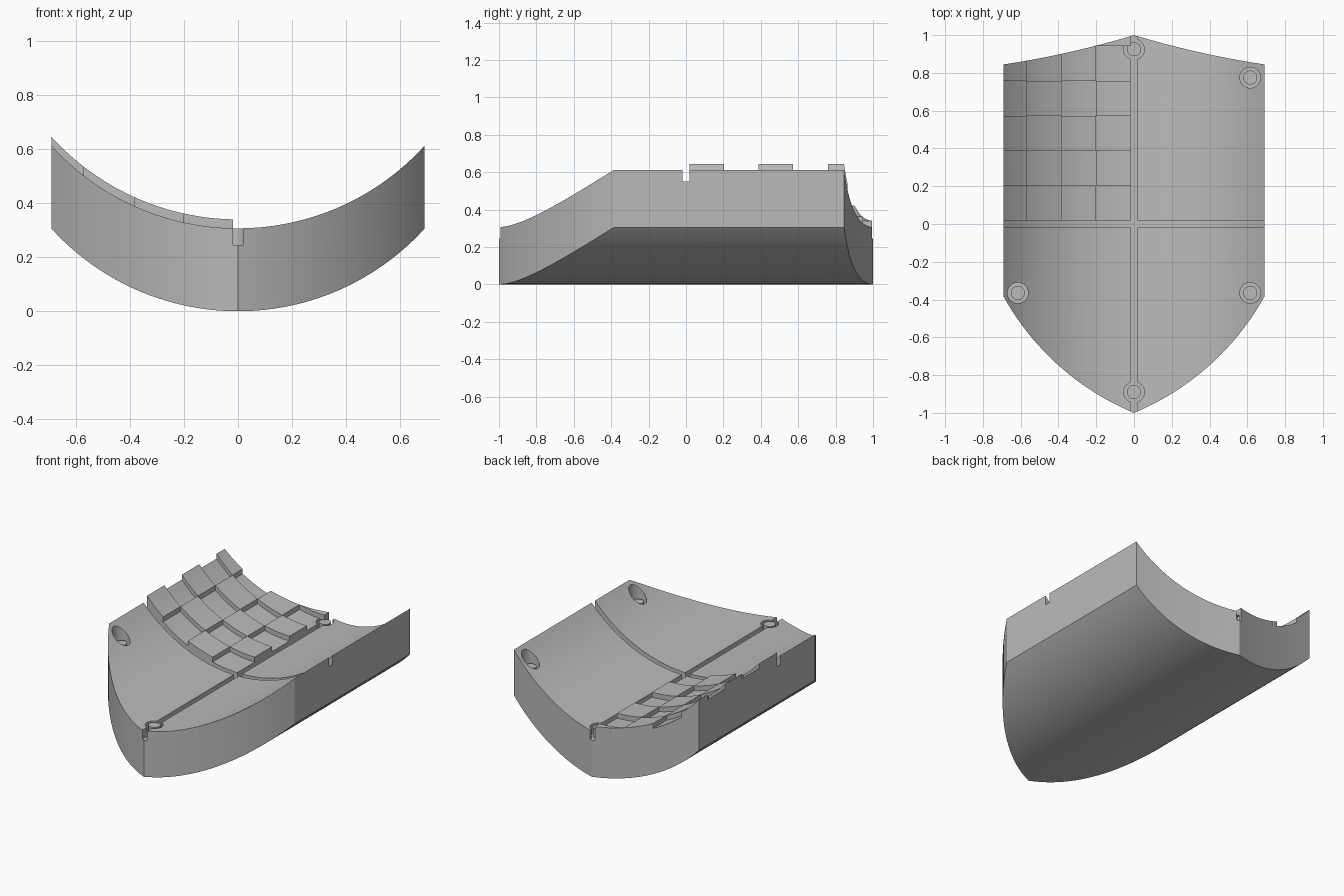
import bpy, bmesh, math
from mathutils import Vector

if "Cube" in bpy.data.objects:
    bpy.data.objects.remove(bpy.data.objects["Cube"], do_unlink=True)

HALF, R, THICK = 0.69, 0.933, 0.307
SLOT, DEPTH, RAISE = 0.018, 0.062, 0.033

grey = bpy.data.materials.new("plain grey")
grey.use_nodes = True
grey.diffuse_color = (0.5, 0.5, 0.5, 1)
grey.node_tree.nodes["Principled BSDF"].inputs["Base Color"].default_value = (0.5, 0.5, 0.5, 1)


def curve(x):
    """Height of the bowed underside."""
    return R - math.sqrt(R * R - x * x)


def top_edge(x):
    return 1 - 0.30 * abs(x) + 0.109 * x * x


# Circular arc from the lower tip to the side corner
tip, corner, sag = Vector((0, -1)), Vector((HALF, -0.385)), 0.078
chord = corner - tip
arc_r = (chord.length_squared / 4 + sag * sag) / (2 * sag)
inward = Vector((-chord.y, chord.x)).normalized()
centre = (tip + corner) / 2 + inward * (arc_r - sag)


def bottom_edge(x):
    return centre.y - math.sqrt(arc_r ** 2 - (abs(x) - centre.x) ** 2)


def finish(name, bm):
    bmesh.ops.recalc_face_normals(bm, faces=bm.faces)
    mesh = bpy.data.meshes.new(name)
    bm.to_mesh(mesh)
    bm.free()
    mesh.materials.append(grey)
    obj = bpy.data.objects.new(name, mesh)
    bpy.context.collection.objects.link(obj)
    return obj


def slab(name, x0, x1, y_low, y_high, z_low, z_high, steps):
    """Bowed slab; the four limits are functions of x."""
    bm = bmesh.new()
    rings = []
    for i in range(steps + 1):
        x = x0 + (x1 - x0) * i / steps
        lo, hi = y_low(x), y_high(x)
        rings.append([bm.verts.new((x, y, z)) for y, z in
                      ((lo, z_low(x)), (hi, z_low(x)), (hi, z_high(x)), (lo, z_high(x)))])
    for a, b in zip(rings, rings[1:]):
        for k in range(4):
            n = (k + 1) % 4
            bm.faces.new((a[k], a[n], b[n], b[k]))
    bm.faces.new(rings[0])
    bm.faces.new(rings[-1])
    return finish(name, bm)


def cylinder(name, x, y, z0, z1, radius):
    bm = bmesh.new()
    bmesh.ops.create_cone(bm, cap_ends=True, segments=32, radius1=radius,
                          radius2=radius, depth=z1 - z0)
    bmesh.ops.translate(bm, verts=bm.verts, vec=(x, y, (z0 + z1) / 2))
    return finish(name, bm)


def smooth(obj):
    bpy.ops.object.select_all(action='DESELECT')
    obj.select_set(True)
    bpy.context.view_layer.objects.active = obj
    bpy.ops.object.shade_smooth_by_angle(angle=math.radians(28))


def cut(obj, cutter):
    bpy.context.view_layer.objects.active = obj
    mod = obj.modifiers.new("cut", 'BOOLEAN')
    mod.operation, mod.solver, mod.object = 'DIFFERENCE', 'EXACT', cutter
    bpy.ops.object.modifier_apply(modifier=mod.name)
    bpy.data.objects.remove(cutter, do_unlink=True)


def face(offset):
    return lambda x: curve(x) + THICK + offset


def const(v):
    return lambda x: v


# Bowed body
body = slab("shield_body", -HALF, HALF, bottom_edge, top_edge, curve, face(0), 56)

# Cross grooves
cut(body, slab("groove_across", -0.72, 0.72, const(-SLOT), const(SLOT),
               face(-DEPTH), face(0.1), 58))
cut(body, slab("groove_along", -SLOT, SLOT, const(-1.1), const(1.1),
               const(THICK - DEPTH), const(0.5), 1))

# Sunken rivets: round pocket with a flat pin inside
rivets = [(0, 0.925), (0, -0.89), (0.615, 0.775), (0.615, -0.365), (-0.615, -0.365)]
for i, (x, y) in enumerate(rivets):
    level = curve(max(abs(x) - 0.055, 0)) + THICK
    cut(body, cylinder("pocket", x, y, level - DEPTH, 0.8, 0.055))
    smooth(cylinder(f"rivet_{i + 1}", x, y, level - DEPTH - 0.02, level, 0.037))
smooth(body)

# Raised checker tiles on one quarter
columns = [-HALF, -0.57, -0.385, -0.202, -SLOT]
rows = [SLOT + 0.185 * k for k in range(7)]
for c in range(4):
    for r in range(6):
        x0, x1 = columns[c], columns[c + 1]
        if (c + r) % 2 or rows[r] >= top_edge(x1):
            continue
        y0, y1 = rows[r], rows[r + 1]
        smooth(slab(f"tile_{c + 1}_{r + 1}", x0, x1, const(y0),
                    lambda x: max(y0 + 0.001, min(y1, top_edge(x))),
                    face(-0.004), face(RAISE), 8))
